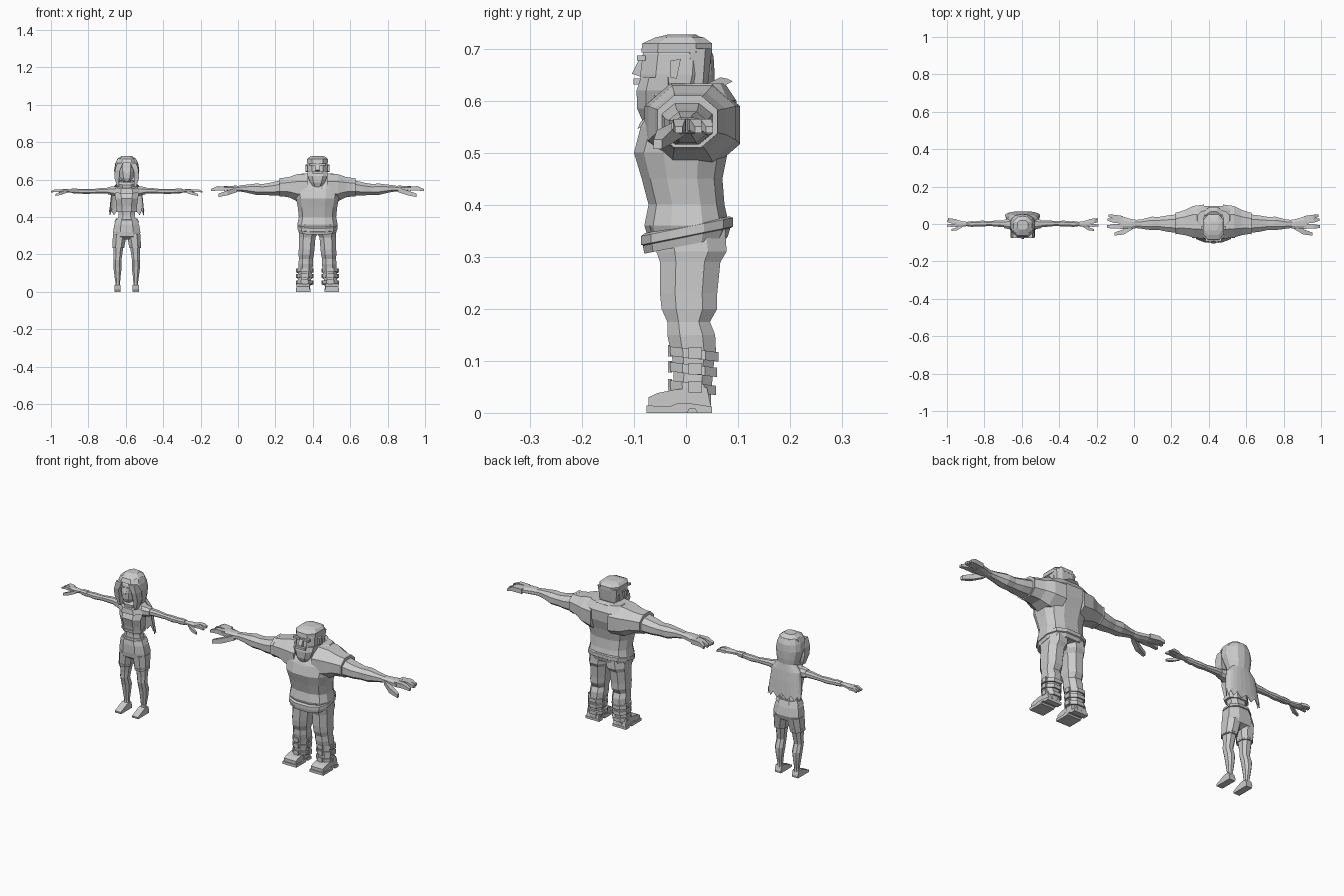
import bpy, bmesh, math

def make(name, verts, faces, thick=0):
    me = bpy.data.meshes.new(name)
    me.from_pydata(verts, [], faces)
    bm = bmesh.new(); bm.from_mesh(me)
    bmesh.ops.recalc_face_normals(bm, faces=bm.faces)
    bm.to_mesh(me); bm.free()
    ob = bpy.data.objects.new(name, me)
    bpy.context.collection.objects.link(ob)
    if thick:
        m = ob.modifiers.new("shell", 'SOLIDIFY'); m.thickness = thick
    return ob

def spow(v, p): return math.copysign(abs(v) ** p, v)

# rings (t, u, v, ru, rv); axis z: (u,v,t), axis x: (t,u,v). gap = open angle at the front
def loft(name, rings, n=8, p=.85, axis='z', gap=0, tilt=0, jag=0, thick=0):
    verts, faces = [], []
    m = n + 1 if gap else n
    k = math.cos(math.pi / n) ** p
    for r, (t, u, v, ru, rv) in enumerate(rings):
        for i in range(m):
            if gap:
                a = -math.pi / 2 + gap + (2 * math.pi - 2 * gap) * i / n
                x, y = u + ru * spow(math.cos(a), p), v + rv * spow(math.sin(a), p)
            else:
                a = 2 * math.pi * (i + .5) / n
                x, y = u + ru * spow(math.cos(a), p) / k, v + rv * spow(math.sin(a), p) / k
            h = t + tilt * y + (jag if r == len(rings) - 1 and i % 2 else 0)
            verts.append((x, y, h) if axis == 'z' else (t, x, y))
    for r in range(len(rings) - 1):
        for i in range(n):
            j = (i + 1) % m
            faces.append((r*m + i, r*m + j, (r+1)*m + j, (r+1)*m + i))
    if not gap and not thick:
        faces += [tuple(range(m)), tuple(range(len(verts) - m, len(verts)))]
    return make(name, verts, faces, thick)

# upright form: rows (z, dx, half width, front y, back y)
def upright(name, cx, rows, s=1, **kw):
    return loft(name, [(z, cx + s*dx, (a+b)/2, rx, (b-a)/2) for z, dx, rx, a, b in rows], **kw)

# sideways form: rows (dx, y, z, ry, rz)
def limb(name, cx, s, rows, **kw):
    return loft(name, [(cx + s*r[0],) + r[1:] for r in rows], axis='x', **kw)

# side profile (y,z) extruded across x
def prism(name, x0, x1, prof):
    n = len(prof)
    v = [(x, y, z) for x in (x0, x1) for y, z in prof]
    f = [(i, (i+1) % n, n + (i+1) % n, n + i) for i in range(n)]
    make(name, v, f + [tuple(range(n)), tuple(range(n, 2*n))])

def box(name, x, y, z, dx, dy, dz):
    prism(name, x-dx, x+dx, [(y-dy, z-dz), (y+dy, z-dz), (y+dy, z+dz), (y-dy, z+dz)])

# palm, fingers and thumb
def hand(tag, cx, s, w, z, k):
    limb(tag + "_palm", cx, s, [(w-.02*k, 0, z, .02*k, .014*k), (w+.02*k, 0, z, .026*k, .016*k),
                               (w+.08*k, .008*k, z, .036*k, .013*k)])
    for i, (y0, y1, L, r) in enumerate([(.032, .045, .142, .011), (.012, .024, .148, .011), (-.012, -.014, .15, .012)]):
        limb(f"{tag}_finger_{i}", cx, s, [(w+.065*k, y0*k, z, r*k, .012*k), (w+.115*k, (y0+y1)/2*k, z+.002, r*k, .011*k),
                                         (w+L*k, y1*k, z-.008*k, r*.6*k, .006*k)], n=4)
    limb(tag + "_thumb", cx, s, [(w+.01*k, -.014*k, z-.006*k, .012*k, .012*k), (w+.06*k, -.042*k, z-.022*k, .014*k, .013*k),
                                (w+.11*k, -.054*k, z-.036*k, .008*k, .009*k)], n=4)

# ---------------- large man ----------------
M = .425
upright("man_sweater", M, [(.335, 0, .1, -.072, .078), (.36, 0, .108, -.08, .083), (.40, 0, .1, -.072, .074), (.45, 0, .105, -.085, .07),
    (.50, 0, .115, -.1, .08), (.55, 0, .125, -.087, .095), (.60, 0, .125, -.058, .097), (.633, 0, .085, -.01, .075)], n=12, p=.75)
upright("man_sweater_hem", M, [(.337, 0, .098, -.08, .083), (.34, 0, .108, -.086, .09), (.357, 0, .108, -.086, .09), (.361, 0, .1, -.08, .084)], n=12, p=.75, tilt=.2)
upright("man_belt", M, [(.322, 0, .1, -.08, .08), (.338, 0, .104, -.083, .085)], n=12, p=.75, tilt=.2)
upright("man_collar", M, [(.592, 0, .08, -.093, .09), (.602, 0, .072, -.088, .08), (.612, 0, .06, -.07, .066)], n=12, p=1, tilt=.5)
upright("man_neck", M, [(.56, 0, .05, -.05, .05), (.65, 0, .042, -.045, .035)])

# head, beard, hair, face
upright("man_head", M, [(.585, 0, .038, -.075, .01), (.61, 0, .05, -.086, .03), (.65, 0, .053, -.088, .042),
    (.69, 0, .052, -.083, .044), (.71, 0, .046, -.07, .038)], p=.7)
upright("man_beard", M, [(.562, 0, .022, -.084, -.05), (.585, 0, .039, -.094, -.02), (.62, 0, .053, -.095, -.015),
    (.645, 0, .055, -.086, -.02)], p=.7)
upright("man_hair", M, [(.693, 0, .055, -.086, .05), (.71, 0, .056, -.084, .05), (.721, 0, .045, -.06, .035), (.727, 0, .025, -.035, .012)], p=.7)
upright("man_hair_back", M, [(.63, 0, .046, .0, .042), (.70, 0, .055, -.005, .05)], p=.7)
prism("man_nose", M-.01, M+.01, [(-.08, .68), (-.09, .68), (-.104, .652), (-.085, .645)])
for s in (-1, 1):
    side = "right" if s < 0 else "left"
    box(f"man_{side}_brow", M + s*.025, -.086, .682, .019, .008, .005)
    box(f"man_{side}_moustache", M + s*.014, -.094, .637, .014, .007, .006)
    prism(f"man_{side}_ear", M + s*.048, M + s*.063, [(-.03, .645), (-.018, .642), (-.01, .68), (-.03, .677)])
    # sleeve, cuff and arm
    limb(f"man_{side}_sleeve", M, s, [(.05, .012, .553, .092, .08), (.11, .012, .557, .084, .072), (.15, .008, .56, .068, .055), (.2, .004, .56, .056, .047)], p=.9)
    limb(f"man_{side}_cuff", M, s, [(.19, .003, .56, .057, .049), (.203, .003, .56, .058, .05)], p=.9)
    limb(f"man_{side}_arm", M, s, [(.19, .002, .557, .05, .041), (.25, .002, .55, .043, .034), (.29, .003, .548, .035, .029),
        (.33, .003, .549, .036, .03), (.38, .0, .552, .026, .021), (.42, 0, .553, .021, .015)])
    hand(f"man_{side}_hand", M, s, .42, .552, 1)
    # trouser leg
    upright(f"man_{side}_trouser_leg", M, [(.36, .045, .048, -.07, .075), (.31, .05, .05, -.057, .078), (.29, .055, .044, -.05, .066),
        (.23, .058, .042, -.05, .06), (.2, .06, .041, -.047, .06), (.175, .062, .037, -.036, .046), (.15, .063, .039, -.036, .056), (.11, .064, .036, -.028, .058)], s)
    # boot with straps and buckles
    upright(f"man_{side}_boot_shaft", M, [(.12, .065, .037, -.028, .057), (.08, .068, .036, -.024, .052), (.03, .073, .034, -.025, .048), (.015, .075, .035, -.03, .048)], s)
    for i, (z, g) in enumerate([(.115, .004), (.085, .002), (.05, 0)]):
        upright(f"man_{side}_strap_{i}", M, [(z-.009, .069, .041, -.03, .058+g), (z+.009, .067, .042, -.031, .058+g)], s, tilt=-.12)
        for b, q in enumerate((-1, 1)):
            box(f"man_{side}_buckle_{i}_{b}", M + s*(.068 + q*.042), .018, z, .004, .013, .011)
        box(f"man_{side}_front_buckle_{i}", M + s*.068, -.031, z+.004, .012, .004, .011)
    c = M + s*.077
    prism(f"man_{side}_boot_toe", c-.034, c+.034, [(-.072, .012), (-.072, .03), (-.055, .038), (-.02, .045), (.04, .05), (.048, .012)])
    prism(f"man_{side}_boot_sole", c-.039, c+.039, [(-.076, 0), (-.076, .014), (-.03, .013), (-.015, .019), (.01, .018), (.05, .012),
        (.05, 0), (.022, 0), (.018, .007), (.006, .007), (.002, 0)])

# ---------------- slim girl ----------------
G = -.595
upright("girl_waist", G, [(.36, 0, .055, -.035, .042), (.41, 0, .043, -.032, .032), (.45, 0, .047, -.035, .032)])
upright("girl_top", G, [(.43, 0, .052, -.042, .036), (.46, 0, .055, -.047, .036), (.5, 0, .06, -.058, .038), (.53, 0, .066, -.045, .04), (.565, 0, .05, -.028, .036), (.58, 0, .025, -.02, .025)])
upright("girl_top_hem", G, [(.427, 0, .055, -.045, .039), (.44, 0, .056, -.046, .039)])
upright("girl_scarf_lower", G, [(.535, 0, .07, -.056, .048), (.56, 0, .06, -.052, .046), (.57, 0, .045, -.04, .04)], tilt=.15)
upright("girl_scarf_upper", G, [(.562, 0, .045, -.048, .042), (.58, 0, .048, -.05, .044), (.592, 0, .036, -.036, .036)], tilt=.15)
upright("girl_neck", G, [(.55, 0, .02, -.02, .022), (.63, 0, .02, -.025, .02)])
upright("girl_shorts", G, [(.395, 0, .05, -.037, .04), (.36, 0, .066, -.043, .052), (.32, 0, .073, -.043, .06), (.295, 0, .07, -.04, .052), (.28, 0, .045, -.02, .02)])
upright("girl_belt", G, [(.372, 0, .065, -.046, .052), (.39, 0, .057, -.043, .046)], tilt=.1)

# head and hood
upright("girl_head", G, [(.59, 0, .018, -.065, -.02), (.61, 0, .036, -.072, .015), (.645, 0, .045, -.073, .03), (.68, 0, .045, -.066, .035), (.71, 0, .032, -.045, .025)])
upright("girl_hood", G, [(.725, 0, .028, -.03, .02), (.712, 0, .05, -.06, .042), (.685, 0, .062, -.072, .053),
    (.65, 0, .068, -.06, .055), (.61, 0, .06, -.04, .054), (.575, 0, .052, -.025, .05)], gap=.75, n=10, thick=.004)
upright("girl_hood_crown", G, [(.69, 0, .058, -.07, .03), (.71, 0, .05, -.061, .04), (.727, 0, .028, -.03, .02)])
prism("girl_nose", G-.006, G+.006, [(-.068, .66), (-.08, .637), (-.068, .633)])
# torn cape at the back
upright("girl_cape", G, [(.585, 0, .05, .0, .05), (.55, 0, .08, -.002, .056), (.5, 0, .086, .0, .062), (.45, 0, .091, .01, .066), (.41, 0, .094, .02, .068)],
    gap=1.35, n=14, jag=.025, thick=.003)
for s in (-1, 1):
    side = "right" if s < 0 else "left"
    # hair lock and eye
    upright(f"girl_{side}_hair_lock", G, [(.69, .035, .016, -.074, -.03), (.65, .05, .013, -.074, -.03), (.61, .053, .013, -.066, -.025), (.56, .045, .005, -.056, -.03)], s, n=4)
    box(f"girl_{side}_brow", G + s*.02, -.07, .667, .012, .004, .003)
    # shoulder, arm, wrist band and hand
    limb(f"girl_{side}_sleeve", G, s, [(.04, .002, .535, .032, .03), (.075, 0, .54, .027, .024), (.1, 0, .541, .022, .019)])
    limb(f"girl_{side}_arm", G, s, [(.07, 0, .541, .019, .017), (.13, .002, .541, .017, .015), (.18, .003, .538, .013, .012), (.22, .002, .537, .016, .014),
        (.27, 0, .539, .013, .011), (.32, 0, .54, .009, .008)])
    limb(f"girl_{side}_wrist_band", G, s, [(.262, 0, .539, .016, .014), (.295, 0, .54, .013, .012)])
    hand(f"girl_{side}_hand", G, s, .315, .54, .6)
    # leg, shorts cuff and foot
    upright(f"girl_{side}_leg", G, [(.31, .038, .036, -.035, .05), (.25, .044, .028, -.03, .036), (.2, .047, .023, -.025, .026), (.17, .049, .021, -.025, .02),
        (.13, .049, .022, -.014, .034), (.09, .049, .017, -.008, .032), (.045, .048, .012, -.002, .024), (.015, .048, .013, -.008, .026)], s)
    upright(f"girl_{side}_shorts_leg", G, [(.31, .037, .037, -.039, .054), (.235, .045, .031, -.034, .04)], s)
    upright(f"girl_{side}_thigh_strap", G, [(.238, .045, .032, -.036, .042), (.25, .044, .033, -.037, .044)], s, tilt=.1)
    c = G + s*.049
    prism(f"girl_{side}_foot", c-.017, c+.017, [(-.06, 0), (-.062, .01), (-.04, .02), (-.005, .036), (.022, .035), (.03, .012), (.028, 0)])
